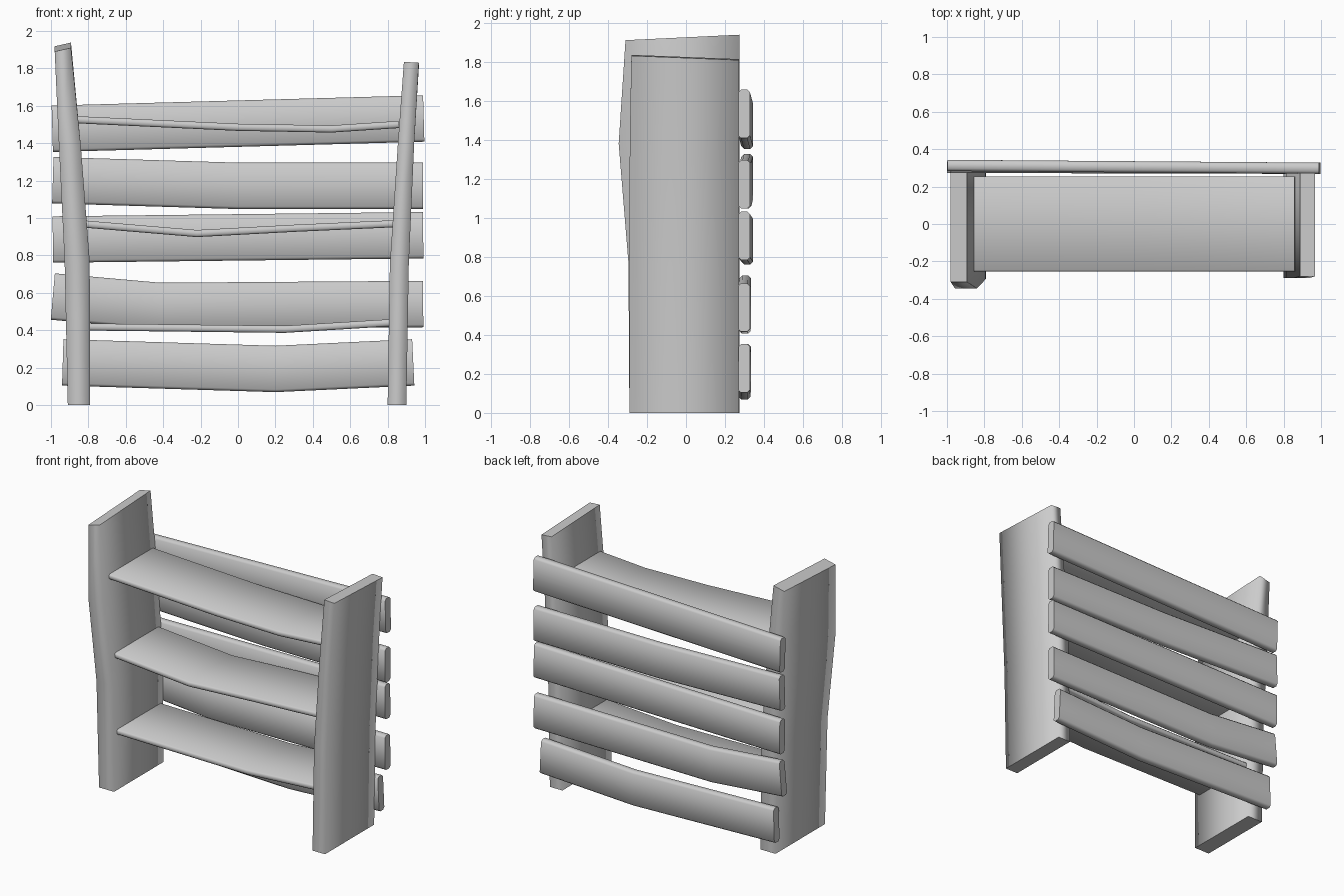
import bpy

cube = bpy.data.objects.get("Cube")
if cube:
    bpy.data.objects.remove(cube, do_unlink=True)

grey = bpy.data.materials.new("plain grey")
grey.use_nodes = True
grey.diffuse_color = (0.6, 0.6, 0.6, 1)
grey.node_tree.nodes["Principled BSDF"].inputs["Base Color"].default_value = (0.6, 0.6, 0.6, 1)


def loft(name, rings):
    """Skin a row of equal rings and cap both ends; long faces smooth, caps flat."""
    n = len(rings[0])
    verts = [v for ring in rings for v in ring]
    faces = [(r * n + i, r * n + (i + 1) % n, (r + 1) * n + (i + 1) % n, (r + 1) * n + i)
             for r in range(len(rings) - 1) for i in range(n)]
    last = (len(rings) - 1) * n
    faces += [tuple(reversed(range(n))), tuple(range(last, last + n))]
    mesh = bpy.data.meshes.new(name)
    mesh.from_pydata(verts, [], faces)
    mesh.materials.append(grey)
    for p in mesh.polygons:
        p.use_smooth = p.index < len(faces) - 2
    obj = bpy.data.objects.new(name, mesh)
    bpy.context.collection.objects.link(obj)
    return obj


def chamfered(hy, hz, c):
    """Rectangle outline in y and z with cut corners."""
    return [(-hy, -hz + c), (-hy + c, -hz), (hy - c, -hz), (hy, -hz + c),
            (hy, hz - c), (hy - c, hz), (-hy + c, hz), (-hy, hz - c)]


def plank(name, path, hy, hz, c, y0, y1):
    """Board running along x through (x, z) points, drifting from y0 to y1."""
    ends = path[0], path[-1]
    slope = [(b[1] - a[1]) / (b[0] - a[0]) for a, b in zip(path, path[1:])]
    rings = []
    for i, (x, z) in enumerate(path):
        near = slope[max(i - 1, 0):i + 1]
        tilt = sum(near) / len(near)
        t = (x - ends[0][0]) / (ends[1][0] - ends[0][0])
        y = y0 + (y1 - y0) * t
        rings.append([(x - dz * tilt, y + dy, z + dz) for dy, dz in chamfered(hy, hz, c)])
    return loft(name, rings)


def post(name, stations, back, tip_side, tip_back):
    """Upright panel from (z, x left, x right, y front) stations with a slanted top."""
    rings = []
    for i, (z, xa, xb, yf) in enumerate(stations):
        top = i == len(stations) - 1
        ym = (yf + back) / 2
        ring = [(xa, yf), (xb, yf), (xb, ym), (xb, back), (xa, back), (xa, ym)]
        rings.append([(x, y, z + top * (tip_side * (x == xb) + tip_back * (y - yf) / (back - yf)))
                      for x, y in ring])
    return loft(name, rings)


# Leaning side panels
post("right_side_panel", [(0, -0.91, -0.79, -0.29), (0.77, -0.927, -0.793, -0.295),
                          (1.38, -0.957, -0.84, -0.345), (1.89, -0.98, -0.893, -0.31)],
     0.275, 0.02, 0.028)
post("left_side_panel", [(0, 0.80, 0.90, -0.29), (0.75, 0.812, 0.913, -0.29),
                         (1.4, 0.855, 0.942, -0.288), (1.835, 0.887, 0.967, -0.28)],
     0.272, -0.005, -0.022)

# Sagging shelves
shelves = {
    "bottom_shelf": [(-0.85, 0.418), (0.25, 0.405), (0.85, 0.442)],
    "middle_shelf": [(-0.85, 0.97), (-0.22, 0.917), (0.3, 0.945), (0.85, 0.97)],
    "top_shelf": [(-0.855, 1.525), (0, 1.485), (0.5, 1.476), (0.86, 1.50)],
}
for name, path in shelves.items():
    plank(name, path, 0.255, 0.019, 0.009, 0, 0)

# Crooked back boards, from bottom to top
boards = [
    [(-0.937, 0.228), (0.2, 0.193), (0.937, 0.228)],
    [(-0.99, 0.58), (-0.42, 0.53), (0.99, 0.54)],
    [(-0.99, 0.885), (0.99, 0.908)],
    [(-0.99, 1.202), (0, 1.172), (0.99, 1.172)],
    [(-0.993, 1.477), (0.993, 1.532)],
]
for i, path in enumerate(boards):
    plank(f"back_board_{i + 1}", path, 0.03, 0.124, 0.014,
          0.313 if i > 1 else 0.303, 0.298)
